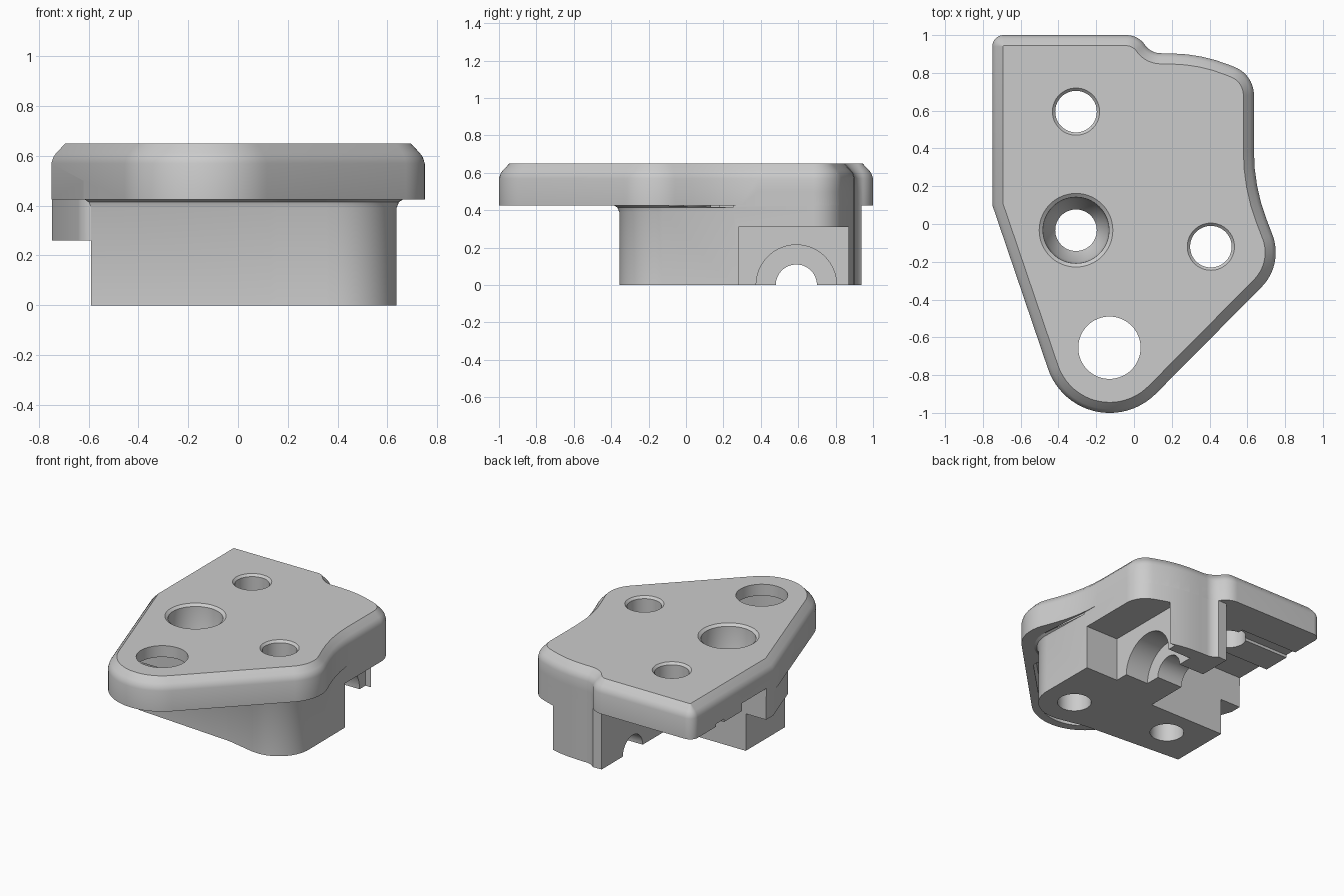
import bpy, bmesh, math
from mathutils import Vector, Matrix

cube = bpy.data.objects.get("Cube")
if cube:
    bpy.data.objects.remove(cube, do_unlink=True)

grey = bpy.data.materials.new("plain_grey")
grey.use_nodes = True
grey.diffuse_color = (0.6, 0.6, 0.6, 1)
grey.node_tree.nodes["Principled BSDF"].inputs["Base Color"].default_value = (0.6, 0.6, 0.6, 1)


def rounded(corners):
    """Clockwise outline from (x, y, radius) corners."""
    pts = []
    for i, (x, y, r) in enumerate(corners):
        p = Vector((x, y))
        if r == 0:
            pts.append(p)
            continue
        a = (p - Vector(corners[i - 1][:2])).normalized()
        b = (Vector(corners[(i + 1) % len(corners)][:2]) - p).normalized()
        turn = a.angle(b)
        centre = p + (b - a).normalized() * r / math.cos(turn / 2)
        start = p - a * r * math.tan(turn / 2) - centre
        sign = 1 if a.x * b.y - a.y * b.x > 0 else -1
        n = max(4, int(math.degrees(turn) / 5))
        for k in range(n + 1):
            pts.append(centre + Matrix.Rotation(sign * turn * k / n, 2) @ start)
    return pts


def inset(pts, d):
    """Move a clockwise outline inwards by d."""
    out = []
    for i, p in enumerate(pts):
        a = (p - pts[i - 1]).normalized()
        b = (pts[(i + 1) % len(pts)] - p).normalized()
        na, nb = Vector((a.y, -a.x)), Vector((b.y, -b.x))
        m = (na + nb).normalized()
        out.append(p + m * d / max(0.5, m.dot(na)))
    return out


def front_flare(pts, d):
    """Move only the front part of an outline outwards by d."""
    return [q if p.y < 0.1 else p for p, q in zip(pts, inset(pts, -d))]


def loft(name, loops, matrix=Matrix()):
    """Solid from stacked (outline, z) loops."""
    bm = bmesh.new()
    rings = [[bm.verts.new((p.x, p.y, z)) for p in pts] for pts, z in loops]
    n = len(rings[0])
    for lo, hi in zip(rings, rings[1:]):
        for i in range(n):
            j = (i + 1) % n
            bm.faces.new((lo[i], lo[j], hi[j], hi[i]))
    bm.faces.new(rings[0])
    bm.faces.new(rings[-1])
    bmesh.ops.recalc_face_normals(bm, faces=bm.faces)
    bm.transform(matrix)
    mesh = bpy.data.meshes.new(name)
    bm.to_mesh(mesh)
    bm.free()
    mesh.materials.append(grey)
    ob = bpy.data.objects.new(name, mesh)
    bpy.context.scene.collection.objects.link(ob)
    return ob


def circle(r, n=64):
    return [Vector((r * math.cos(math.tau * i / n), r * math.sin(math.tau * i / n))) for i in range(n)]


def bore(name, x, y, profile):
    return loft(name, [(circle(r), z) for r, z in profile], Matrix.Translation((x, y, 0)))


def x_bore(name, y, profile):
    return loft(name, [(circle(r), x) for r, x in profile],
                Matrix.Translation((0, y, 0)) @ Matrix.Rotation(math.pi / 2, 4, "Y"))


def box(name, x0, x1, y0, y1, z0, z1):
    pts = [Vector(c) for c in ((x0, y0), (x0, y1), (x1, y1), (x1, y0))]
    return loft(name, [(pts, z0), (pts, z1)])


# Top plate with a softened chamfer around its upper edge
outline = rounded([
    (-0.75, 1, 0.06), (0.02, 1, 0.12), (0.09, 0.905, 0.1), (0.36, 0.9, 0.85),
    (0.635, 0.79, 0.16), (0.635, 0.2, 1.0), (0.793, -0.215, 0.26),
    (-0.276, -1.294, 0.345), (-0.75, 0.1, 0)])
body = loft("mounting_block", [
    (outline, 0.425), (outline, 0.57), (inset(outline, 0.008), 0.595),
    (inset(outline, 0.02), 0.612), (inset(outline, 0.056), 0.65)])

# Lower L-shaped body, flush with the plate at the back, flared into it at the front
flush = [p for p in outline if p.x > 0.055 and 0.4 < p.y < 0.94]
lower = flush + rounded([
    (0.635, 0.25, 0), (0.638, -0.368, 0.23), (0.36, -0.355, 0.1), (0.15, -0.31, 0.3),
    (-0.59, -0.255, 0), (-0.59, 0.18, 0), (0, 0.18, 0), (0, 0.935, 0)])
lower_body = loft("lower_body", [
    (lower, 0), (lower, 0.39), (front_flare(lower, 0.01), 0.415),
    (front_flare(lower, 0.03), 0.427), (front_flare(lower, 0.03), 0.5)])

# Side overhang under the slanted edge
ledge = rounded([(-0.748, 0.18, 0), (-0.5, 0.18, 0), (-0.5, -0.261, 0),
                 (-0.626, -0.252, 0.07), (-0.748, 0.1, 0)])
side_ledge = loft("side_ledge", [(ledge, 0.26), (ledge, 0.5)])

# Hollow under the front tip
tip = rounded([(-0.51, -0.41, 0.05), (0.523, -0.41, 0.05), (-0.25, -1.183, 0.285)])

# Holes, pocket, cross channel and underside recesses
rim = [(0.11, -0.1), (0.11, 0.635), (0.125, 0.65), (0.125, 0.8)]
cutters = [
    loft("front_hollow", [(tip, 0.3), (tip, 0.57)]),
    bore("back_hole", -0.307, 0.595, rim),
    bore("side_hole", 0.407, -0.12, rim),
    bore("stepped_hole", -0.307, -0.033, [(0.11, -0.1), (0.11, 0.27), (0.165, 0.36),
                                          (0.175, 0.635), (0.195, 0.65), (0.195, 0.8)]),
    bore("front_hole", -0.13, -0.655, [(0.165, 0.2), (0.165, 0.8)]),
    box("side_pocket", 0.38, 0.8, 0.28, 0.87, -0.1, 0.31),
    x_bore("cross_channel", 0.59, [(0.11, -0.2), (0.11, 0.2), (0.215, 0.2), (0.215, 0.8)]),
    box("wide_recess", -0.9, 0, 0.18, 0.45, 0.3, 0.48),
    box("thin_groove", -0.9, -0.3, 0.65, 0.74, 0.3, 0.445),
]

tools = [(lower_body, "UNION"), (side_ledge, "UNION")] + [(c, "DIFFERENCE") for c in cutters]
for tool, kind in tools:
    tool.hide_render = True
    mod = body.modifiers.new(tool.name, "BOOLEAN")
    mod.operation = kind
    mod.solver = "EXACT"
    mod.object = tool

# Bake the cuts and drop the helpers
graph = bpy.context.evaluated_depsgraph_get()
result = bpy.data.meshes.new_from_object(body.evaluated_get(graph))
body.modifiers.clear()
body.data = result
for tool, kind in tools:
    bpy.data.objects.remove(tool, do_unlink=True)
result.materials.clear()
result.materials.append(grey)
for poly in result.polygons:
    poly.material_index = 0

bpy.ops.object.select_all(action="DESELECT")
body.select_set(True)
bpy.context.view_layer.objects.active = body
bpy.ops.object.shade_smooth_by_angle(angle=math.radians(30))
